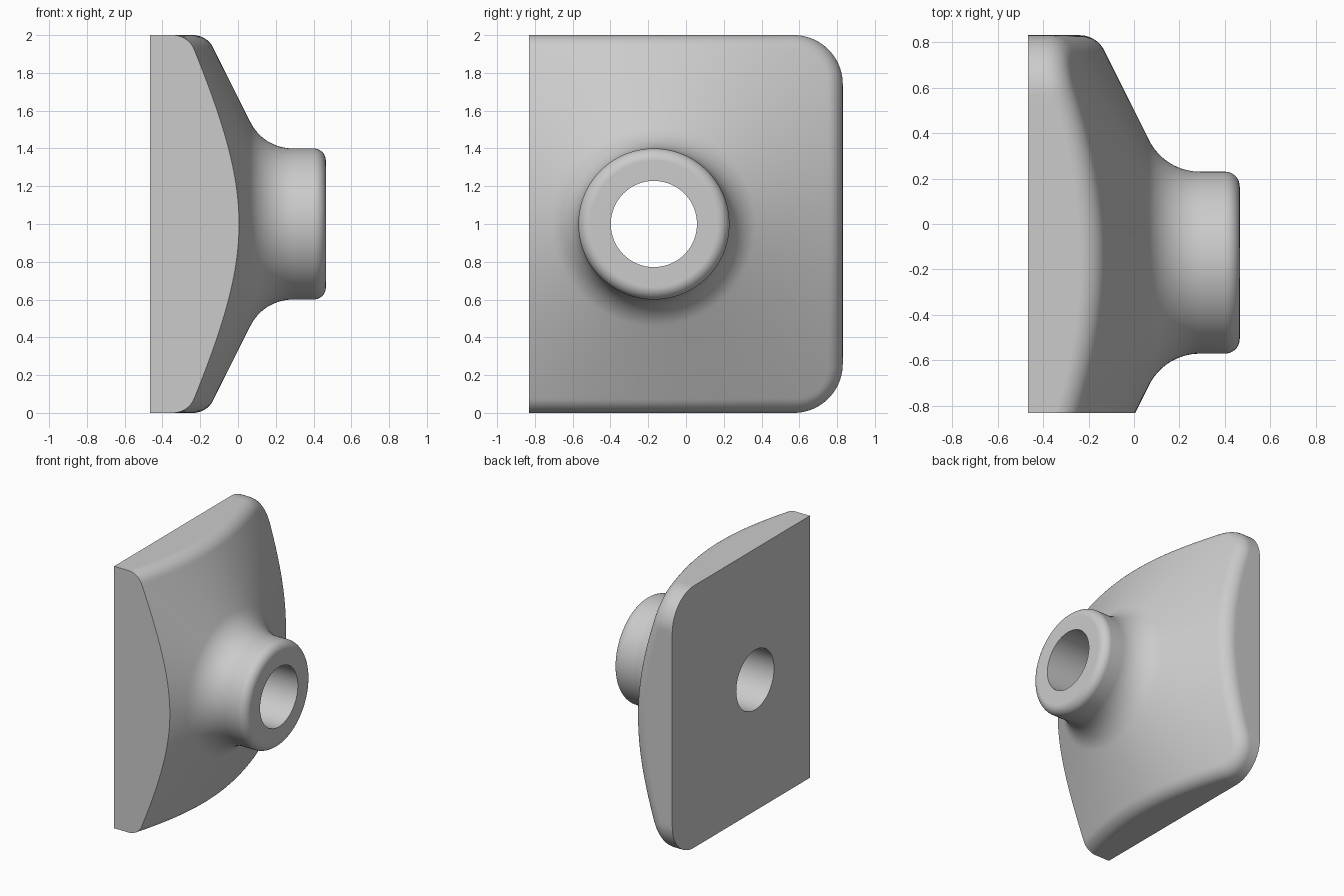
import bpy, bmesh
from math import sin, cos, pi, hypot, sqrt, radians
from mathutils import Vector

cube = bpy.data.objects.get("Cube")
if cube:
    bpy.data.objects.remove(cube, do_unlink=True)

AXIS = Vector((-0.17, 1.0))      # boss axis in (y, z)
HALF_X, SIDE_Y = 0.465, 0.83     # half depth, half width
CORNER, EDGE = 0.26, 0.12        # plate corner radius, rounded rim radius
HOLE, BOSS, ROUND, FILLET = 0.228, 0.4, 0.065, 0.25
BOSS_BASE, SLOPE = 0.29, 0.5
BEND = radians(63.435)           # sweep of the boss fillet


def lerp(a, b, steps):
    return [a + (b - a) * i / steps for i in range(steps)]


def cone_x(r):
    r0 = BOSS_BASE + 0.36 - FILLET * cos(BEND)
    return BOSS_BASE - FILLET * sin(BEND) - SLOPE * (r - r0)


def rim(p):
    """Distance to the rounded rim (not the flat front) and outward normal."""
    qy = p.x - (SIDE_Y - CORNER)
    qz = abs(p.y - 1) - (1 - CORNER)
    side = 1 if p.y > 1 else -1
    if qy > 0 and qz > 0:
        length = hypot(qy, qz)
        return CORNER - length, Vector((qy, side * qz)) / length
    if qy > qz:
        return CORNER - qy, Vector((1, 0))
    return CORNER - qz, Vector((0, side))


def surface_x(p):
    """Height of the conical face, rolled over near the rim."""
    radial = p - AXIS
    r = radial.length
    x = cone_x(r)
    d, normal = rim(p)
    d = max(d, 0)
    s = SLOPE * normal.dot(radial / r)
    k = sqrt(1 + s * s)
    if d < EDGE * (1 - s / k):
        centre = x - s * d + s * EDGE - EDGE * k
        x = centre + sqrt(max(EDGE ** 2 - (EDGE - d) ** 2, 0))
    return x


# Plate outline in (y, z)
flat_y = SIDE_Y - CORNER
outline = [Vector((-SIDE_Y, 1 - cos(pi * i / 64))) for i in range(64)]
outline += [Vector((y, 2)) for y in lerp(-SIDE_Y, flat_y, 36)]
for i in range(21):
    a = pi / 2 * (1 - i / 20)
    outline.append(Vector((flat_y + CORNER * cos(a), 2 - CORNER + CORNER * sin(a))))
outline += [Vector((SIDE_Y, z)) for z in lerp(2 - CORNER, CORNER, 36)[1:]]
for i in range(21):
    a = -pi / 2 * i / 20
    outline.append(Vector((flat_y + CORNER * cos(a), CORNER + CORNER * sin(a))))
outline += [Vector((y, 0)) for y in lerp(flat_y, -SIDE_Y, 36)[1:]]

# Turned section as (x, radius): hole, boss face, boss edge, fillet
turned = [(-HALF_X, HOLE), (HALF_X, HOLE)]
for i in range(11):
    a = pi / 2 * i / 10
    turned.append((HALF_X - ROUND + ROUND * cos(a), BOSS - ROUND + ROUND * sin(a)))
for i in range(17):
    a = BEND * i / 16
    turned.append((BOSS_BASE - FILLET * sin(a), BOSS + FILLET * (1 - cos(a))))

# Sweep the section around the axis out to the plate outline
bm = bmesh.new()
rings = []
for edge_point in outline:
    ray = edge_point - AXIS
    reach = ray.length
    ray /= reach
    section = [(x, AXIS + ray * r) for x, r in turned]
    radii = lerp(turned[-1][1], reach - 0.11, 10)[1:]
    radii += [reach - 0.11 * (1 - i / 16) ** 2 for i in range(17)]
    section += [(surface_x(AXIS + ray * r), AXIS + ray * r) for r in radii]
    section.append((-HALF_X, edge_point))
    rings.append([bm.verts.new((x, p.x, p.y)) for x, p in section])

for i, ring in enumerate(rings):
    after = rings[(i + 1) % len(rings)]
    for j in range(len(ring)):
        k = (j + 1) % len(ring)
        bm.faces.new((ring[j], ring[k], after[k], after[j]))
bmesh.ops.recalc_face_normals(bm, faces=bm.faces)
mesh = bpy.data.meshes.new("flanged_plate")
bm.to_mesh(mesh)
bm.free()

grey = bpy.data.materials.new("plain_grey")
grey.use_nodes = True
colour = (0.6, 0.6, 0.6, 1)
grey.diffuse_color = colour
grey.node_tree.nodes["Principled BSDF"].inputs["Base Color"].default_value = colour
mesh.materials.append(grey)

plate = bpy.data.objects.new("plate_with_boss", mesh)
bpy.context.collection.objects.link(plate)
bpy.ops.object.select_all(action='DESELECT')
plate.select_set(True)
bpy.context.view_layer.objects.active = plate
bpy.ops.object.shade_smooth_by_angle(angle=radians(30))
weighted = plate.modifiers.new("even_shading", 'WEIGHTED_NORMAL')
weighted.keep_sharp = True
